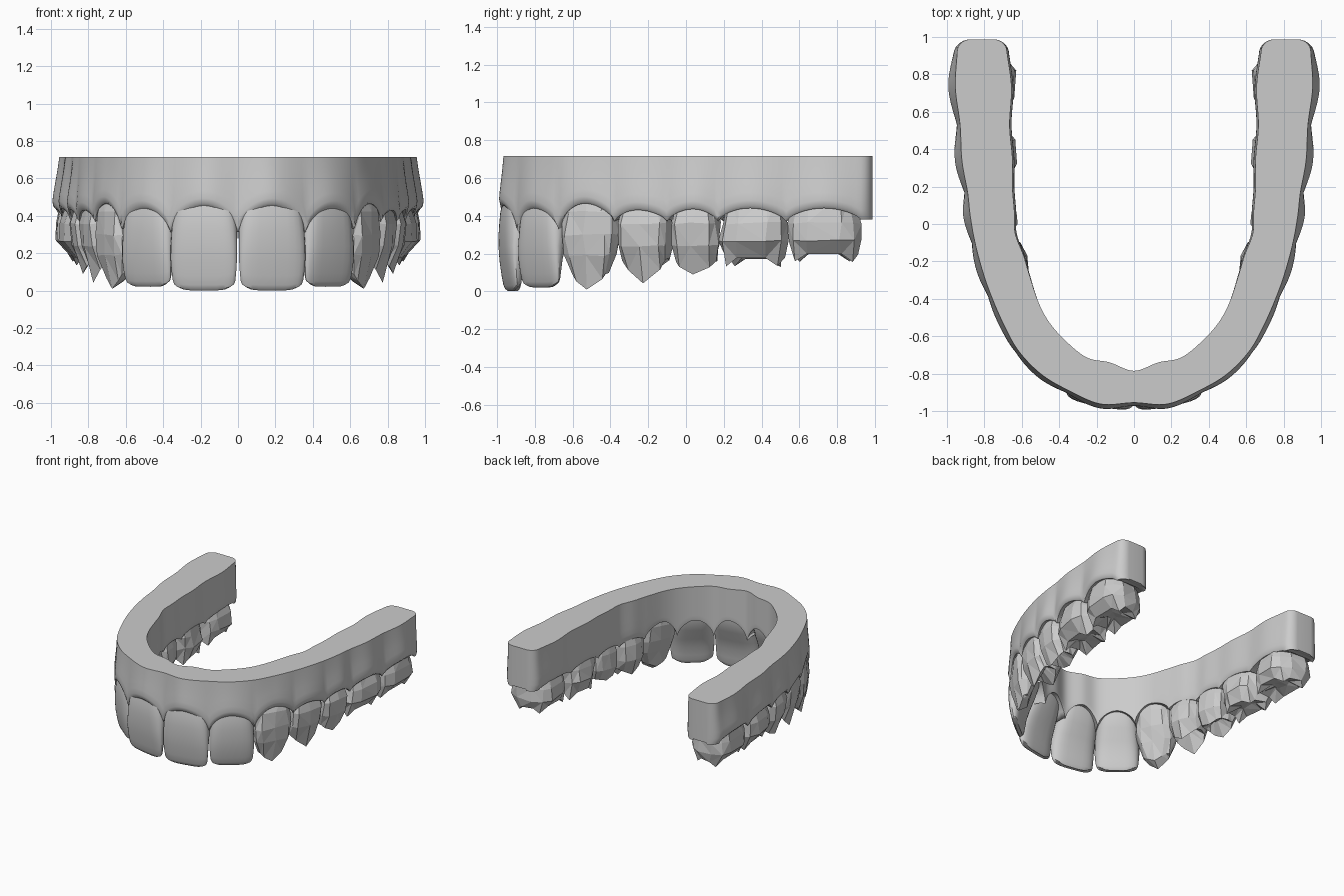
import bpy, bmesh, math, random
from mathutils import Vector

if "Cube" in bpy.data.objects:
    bpy.data.objects.remove(bpy.data.objects["Cube"])

random.seed(4)

# Half-arch outlines: two points per tooth (boundary, middle, boundary ...), midline to back
OUTER = [(0, -.955), (.18, -.962), (.36, -.885), (.50, -.80), (.62, -.675), (.70, -.53), (.765, -.38),
         (.81, -.25), (.85, -.10), (.875, .04), (.89, .17), (.92, .34), (.93, .53), (.955, .73), (.945, .925)]
INNER = [(0, -.785), (.13, -.74), (.25, -.715), (.36, -.63), (.45, -.53), (.51, -.42), (.56, -.27),
         (.59, -.17), (.635, -.05), (.64, .07), (.65, .20), (.65, .35), (.665, .53), (.655, .73), (.68, .925)]
PEAK = [.455, .44, .465, .43, .435, .44, .44]                # gum margin over each tooth
VALLEY = [.31, .31, .33, .37, .37, .37, .37, .38]            # gum margin between teeth


def along(pts, t):
    """Catmull-Rom point on an outline, t counted in teeth from the midline."""
    p = [Vector(q) for q in pts]
    p = [Vector((-p[1].x, p[1].y))] + p + [p[-1] * 2 - p[-2]]
    i = min(int(t * 2), len(pts) - 2)
    f = t * 2 - i
    a, b, c, d = p[i:i + 4]
    return .5 * (2 * b + (c - a) * f + (2 * a - 5 * b + 4 * c - d) * f * f + (3 * b - a - 3 * c + d) * f ** 3)


def loft(name, rings, caps, smooth, tri=False):
    """Skin closed rings, mirror across x."""
    bm = bmesh.new()
    vs = [[bm.verts.new(p) for p in r] for r in rings]
    n = len(rings[0])
    for a, b in zip(vs, vs[1:]):
        for k in range(n):
            bm.faces.new((a[k], a[(k + 1) % n], b[(k + 1) % n], b[k]))
    if caps[0]:
        bm.faces.new(vs[0])
    if caps[1]:
        bm.faces.new(vs[-1])
    if tri:
        bmesh.ops.triangulate(bm, faces=bm.faces[:])
    bmesh.ops.recalc_face_normals(bm, faces=bm.faces[:])
    me = bpy.data.meshes.new(name)
    bm.to_mesh(me)
    bm.free()
    ob = bpy.data.objects.new(name, me)
    bpy.context.collection.objects.link(ob)
    mod = ob.modifiers.new("mirror", 'MIRROR')
    mod.use_mirror_merge = name == "gum"
    if smooth:
        bpy.ops.object.select_all(action='DESELECT')
        ob.select_set(True)
        bpy.context.view_layer.objects.active = ob
        bpy.ops.object.shade_smooth_by_angle(angle=math.radians(smooth))
    return ob


# Gum: scalloped cross-section swept along the arch
PROFILE = [(0, 0), (.25, .004), (.5, .010), (.7, .015), (.85, .017), (.95, .011), (1, -.002), (.97, -.04)]


def gum_section(o, i, t, flare=1):
    k = min(int(t), 6)
    f = min(t - k, 1)
    b = max(math.sin(math.pi * f), 0)
    base = VALLEY[k] * (1 - f) + VALLEY[k + 1] * f
    m_out = base + (PEAK[k] - base) * b ** .65
    m_in = base + (PEAK[k] - base) * b ** .65 * (1 if k < 3 else .6)
    d = (o - i).normalized()
    back = min(max((t - 2.5) / 2, 0), 1)
    bulge = .008 + .016 * back
    ring = []
    for g, off in PROFILE:
        p = o + d * (off * flare + bulge * b * g)
        ring.append((p.x, p.y, .715 + (m_out - .715) * g))
    for g, off in reversed(PROFILE):
        p = i - d * (off * flare * (.6 * back if off > 0 else 1))
        ring.append((p.x, p.y, .715 + (m_in - .715) * g))
    return ring


sections = [gum_section(along(OUTER, s / 16), along(INNER, s / 16), s / 16) for s in range(113)]
o7, i7 = along(OUTER, 7), along(INNER, 7)
for deg in (20, 40, 60, 78, 90):                             # rounded back end
    a = math.radians(deg)
    push, tuck = Vector((0, .062 * math.sin(a))), Vector((.07 * (1 - math.cos(a)), 0))
    sections.append(gum_section(o7 + push - tuck, i7 + push + tuck, 7, 1 - .9 * math.sin(a)))
loft("gum", sections, (False, True), 40)


# Teeth: superellipse rings in a local frame (u along arch, v outward from the gum face)
def spow(x, e):
    return math.copysign(abs(x) ** e, x)


def tooth(name, i, levels, n, turn=0, smooth=0, jitter=0, width=1.0):
    a, b = along(OUTER, i), along(OUTER, i + 1)
    u = (b - a).normalized()
    v = Vector((u.y, -u.x))
    mid, hw = along(OUTER, i + .5), (b - a).length / 2 * width
    mid = a + u * (b - a).length / 2 + v * (mid - a).dot(v)
    depth = (mid - along(INNER, i + .5)).dot(v)
    rings = []
    for z, w, front, rear in levels:
        rear = -depth - rear if jitter else rear             # faceted teeth: measured from inner gum face
        ring = []
        for k in range(n):
            ang = 2 * math.pi * (k + turn) / n
            cu, cv = spow(math.cos(ang), .6), spow(math.sin(ang), .7)
            side = cu * hw * w * (1 - .10 * (1 - cv))
            out = (front + rear) / 2 + (front - rear) / 2 * cv
            p = mid + u * (side + random.uniform(-jitter, jitter)) + v * (out + random.uniform(-jitter, jitter) * .7)
            height = z(ang) if callable(z) else z + .03 * abs(cu) ** 5 * max(0, 1 - z / .25)
            ring.append((p.x, p.y, height + random.uniform(-jitter, jitter) * .6))
        rings.append(ring)
    loft(name, rings, (True, True), smooth, tri=jitter > 0)


def incisor(name, i, low):
    tooth(name, i, [(.52, .82, -.02, -.19), (.42, .96, .008, -.19), (.33, 1.02, .014, -.16), (.24, 1.04, .014, -.12),
                    (.16, 1.04, .006, -.092), (.08 + low * .6, 1.01, -.006, -.08), (.03 + low, .98, -.016, -.072),
                    (.01 + low, .94, -.024, -.066), (.001 + low, .84, -.035, -.06)], 28, smooth=35, width=1.03)


incisor("central_incisor", 0, 0)
incisor("lateral_incisor", 1, .02)


def ridge(outer_tip, inner_tip, edge, skew=0):
    """Biting rim with one outer and one inner cusp, skewed along the arch."""
    def z(a):
        tip = outer_tip if math.sin(a) > 0 else inner_tip
        return tip + (edge - tip) * min(1, abs(math.cos(a) - skew)) ** .9
    return z


# Canine: tapers to a single point
tooth("canine", 2, [(.52, .78, -.02, -.03), (.42, .95, .015, -.02), (.30, 1.06, .025, -.04), (.19, .95, .015, -.08),
                    (ridge(.012, .05, .10), .66, -.03, -.125)], 12, jitter=.01, width=1.02)

# Premolars: outer and inner cusp with a central groove
for name, i, tip, edge in (("first_premolar", 3, .045, .18), ("second_premolar", 4, .085, .165)):
    tooth(name, i, [(.50, .8, -.02, -.03), (.36, 1.0, .022, .005), (.24, 1.02, .012, .015),
                    (ridge(tip, tip + .05, edge), .88, -.045, -.035),
                    (.20, .45, -.12, -.12)], 12, jitter=.01, width=1.03)


# Molars: four corner cusps around a pit
def corners(base, amp):
    return lambda a: base + amp * math.cos(4 * a)


for name, i, base in (("first_molar", 5, .16), ("second_molar", 6, .185)):
    tooth(name, i, [(.50, .84, -.02, -.03), (.36, 1.0, .022, .015), (.27, 1.02, .025, .025),
                    (corners(base, .028), .92, -.045, -.02),
                    (base + .04, .4, -.12, -.11)], 12, turn=.5, jitter=.013, width=1.04)
